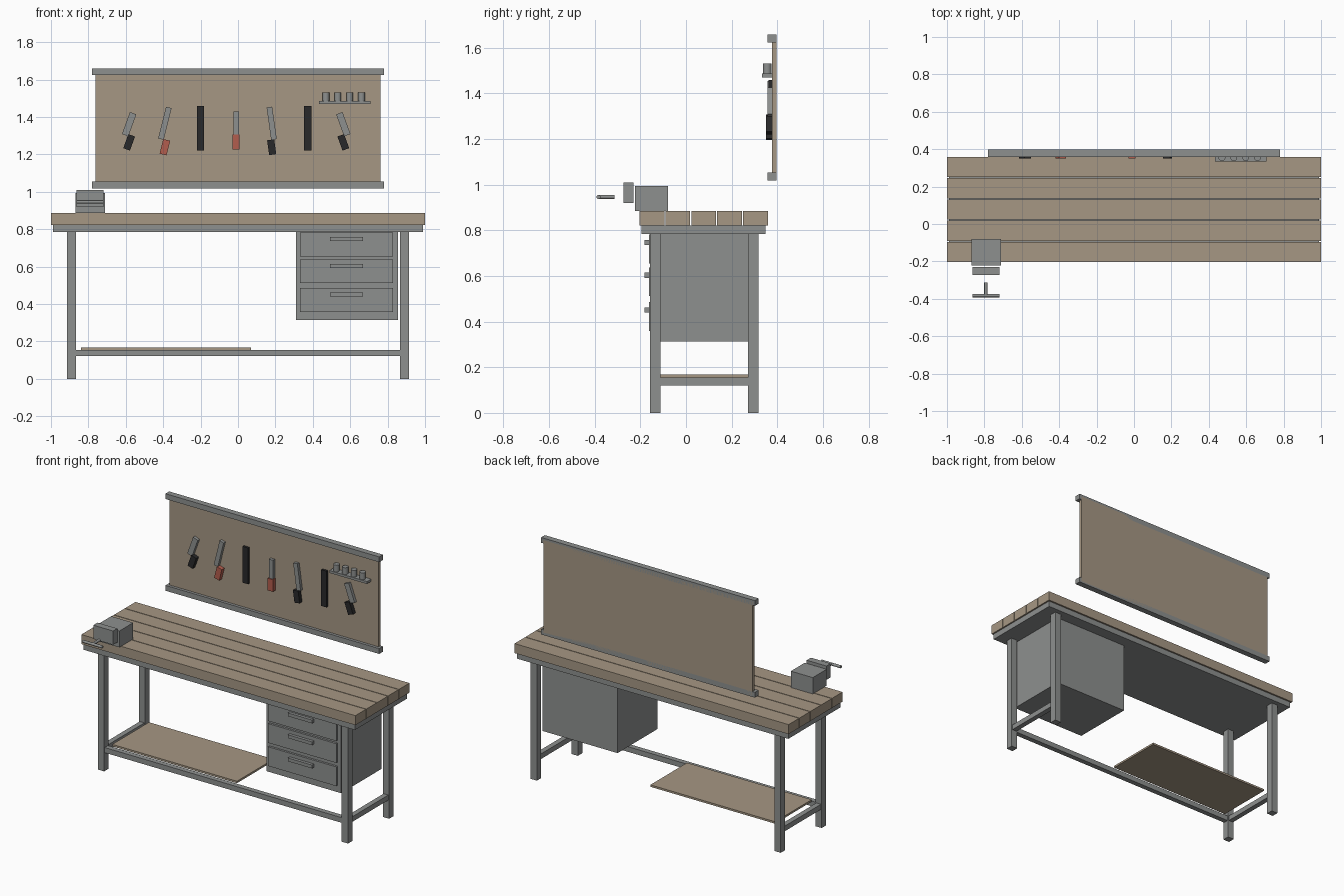
import bpy
from math import radians
from mathutils import Matrix

if "Cube" in bpy.data.objects:
    bpy.data.objects.remove(bpy.data.objects["Cube"])


def material(name, r, g, b):
    m = bpy.data.materials.new(name)
    m.use_nodes = True
    m.diffuse_color = (r, g, b, 1)
    m.node_tree.nodes["Principled BSDF"].inputs["Base Color"].default_value = (r, g, b, 1)
    return m


WOOD = material("wood", 0.38, 0.31, 0.23)
STEEL = material("grey steel", 0.27, 0.28, 0.275)
BLACK = material("black", 0.022, 0.022, 0.023)
RED = material("red grip", 0.45, 0.11, 0.075)


def box(name, x, y, z, mat, tilt=0):
    """Box from (min, max) ranges, optionally tilted about y through its centre."""
    bpy.ops.mesh.primitive_cube_add(size=1)
    ob = bpy.context.object
    ob.name = name
    size = [r[1] - r[0] for r in (x, y, z)]
    ob.data.transform(Matrix.Diagonal((*size, 1)))
    ob.location = [sum(r) / 2 for r in (x, y, z)]
    ob.rotation_euler.y = radians(tilt)
    ob.data.materials.append(mat)
    return ob


def mid(centre, width):
    return centre - width / 2, centre + width / 2


def rod(name, loc, radius, length, mat, rot=(0, 0, 0), sides=12):
    bpy.ops.mesh.primitive_cylinder_add(vertices=sides, radius=radius, depth=length,
                                        location=loc, rotation=[radians(a) for a in rot])
    ob = bpy.context.object
    ob.name = name
    ob.data.materials.append(mat)
    bpy.ops.object.shade_smooth_by_angle(angle=radians(50))


# Bench top: five planks on a steel tray
for i in range(5):
    start = -0.204 + i * 0.1135
    box(f"top_plank_{i + 1}", (-1, 1), (start, start + 0.109), (0.822, 0.885), WOOD)
box("top_support", (-0.99, 0.99), (-0.195, 0.348), (0.784, 0.822), STEEL)

# Legs, side stretchers, front stretcher and low shelf
for side, sx in (("right", -1), ("left", 1)):
    for end, y in (("front", -0.134), ("back", 0.294)):
        box(f"{end}_{side}_leg", mid(sx * 0.89, 0.046), mid(y, 0.046), (0, 0.784), STEEL)
    box(f"{side}_stretcher", mid(sx * 0.89, 0.034), (-0.111, 0.271), (0.121, 0.155), STEEL)
box("front_stretcher", (-0.867, 0.867), mid(-0.134, 0.034), (0.121, 0.155), STEEL)
box("low_shelf", (-0.84, 0.07), (-0.111, 0.271), (0.155, 0.168), WOOD)

# Drawer cabinet
box("cabinet", (0.31, 0.856), (-0.147, 0.271), (0.313, 0.784), STEEL)
for i, (low, high) in enumerate(((0.655, 0.782), (0.511, 0.638), (0.358, 0.485))):
    box(f"drawer_{i + 1}", (0.332, 0.83), (-0.161, -0.147), (low, high), STEEL)
    box(f"drawer_handle_{i + 1}", (0.491, 0.667), (-0.181, -0.161),
        mid(low + 0.092, 0.022), STEEL)

# Vise
box("vise_body", (-0.87, -0.71), (-0.223, -0.079), (0.885, 0.993), STEEL)
box("vise_jaw", (-0.864, -0.72), (-0.274, -0.23), (0.919, 1.01), STEEL)
rod("vise_screw", (-0.792, -0.348, 0.946), 0.009, 0.07, STEEL, rot=(90, 0, 0))
rod("vise_handle", (-0.792, -0.383, 0.946), 0.009, 0.144, STEEL, rot=(0, 90, 0))

# Wall panel with rails
box("wall_panel", (-0.763, 0.763), (0.377, 0.397), (1.03, 1.645), WOOD)
for name, z in (("bottom_rail", 1.036), ("top_rail", 1.641)):
    box(name, (-0.78, 0.78), (0.358, 0.397), mid(z, 0.035), STEEL)

# Hanging tools: x, blade width, blade length, blade centre, grip centre, tilt, grip colour
tools = ((-0.582, 0.036, 0.125, 1.361, 1.264, 20, BLACK),
         (-0.391, 0.03, 0.175, 1.366, 1.238, 14, RED),
         (-0.01, 0.03, 0.125, 1.367, 1.265, 0, RED),
         (0.18, 0.03, 0.175, 1.366, 1.238, -8, BLACK),
         (0.563, 0.036, 0.125, 1.361, 1.264, -20, BLACK))
for i, (x, w, length, zb, zg, tilt, grip) in enumerate(tools):
    box(f"tool_blade_{i + 1}", mid(x, w), (0.357, 0.377), mid(zb, length), STEEL, tilt)
    box(f"tool_grip_{i + 1}", mid(x, 0.038), (0.35, 0.377), mid(zg, 0.08), grip, tilt)
for i, x in enumerate((-0.2, 0.373)):
    box(f"tool_strip_{i + 1}", mid(x, 0.039), (0.362, 0.377), (1.22, 1.459), BLACK)

# Small rack of sockets
box("socket_rack", (0.433, 0.708), (0.333, 0.377), (1.47, 1.486), STEEL)
for i in range(4):
    rod(f"socket_{i + 1}", (0.47 + i * 0.0635, 0.356, 1.508), 0.019, 0.044, STEEL, sides=10)
